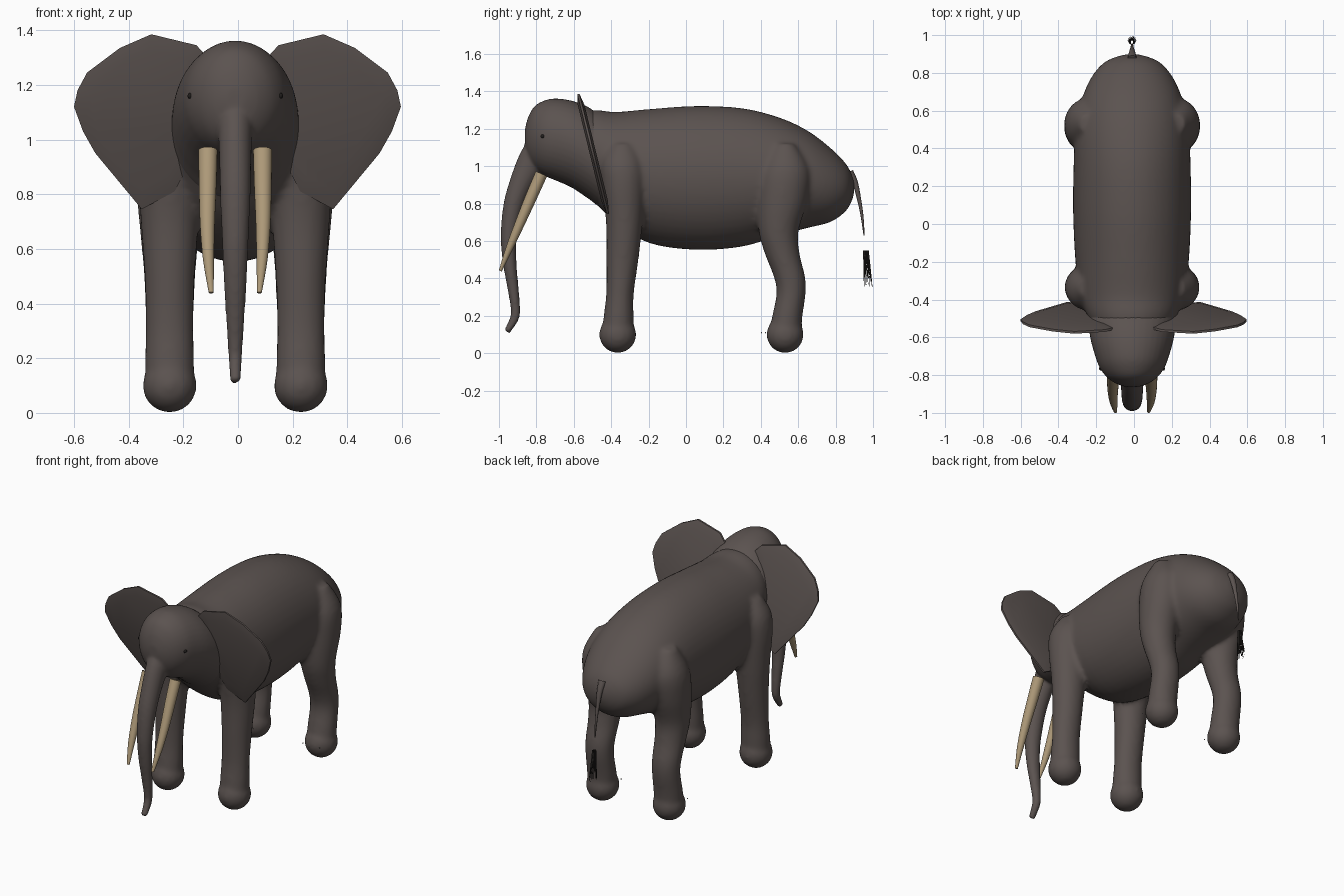
import bpy, bmesh, math, random
from mathutils import Vector

if "Cube" in bpy.data.objects:
    bpy.data.objects.remove(bpy.data.objects["Cube"], do_unlink=True)
random.seed(4)
MID = -0.01  # the animal's centre line


def material(name, colour):
    mat = bpy.data.materials.new(name)
    mat.use_nodes = True
    mat.diffuse_color = (*colour, 1)
    mat.node_tree.nodes["Principled BSDF"].inputs["Base Color"].default_value = (*colour, 1)
    return mat


hide = material("grey brown hide", (0.105, 0.086, 0.08))
ivory = material("ivory", (0.42, 0.32, 0.19))
black = material("black hair", (0.015, 0.013, 0.012))
nail = material("pale nail", (0.4, 0.37, 0.34))


def finish(bm, name, mat, angle=40, voxel=0, smooth=0):
    """Turn a bmesh into a shaded object, optionally fused into one skin."""
    bmesh.ops.recalc_face_normals(bm, faces=bm.faces)
    mesh = bpy.data.meshes.new(name)
    bm.to_mesh(mesh)
    bm.free()
    obj = bpy.data.objects.new(name, mesh)
    bpy.context.collection.objects.link(obj)
    mesh.materials.append(mat)
    if voxel:
        mod = obj.modifiers.new("fuse", "REMESH")
        mod.mode = "VOXEL"
        mod.voxel_size = voxel
        mod.use_smooth_shade = True
        mod = obj.modifiers.new("soften", "SMOOTH")
        mod.factor = 0.5
        mod.iterations = smooth
    else:
        bpy.ops.object.select_all(action="DESELECT")
        obj.select_set(True)
        bpy.context.view_layer.objects.active = obj
        bpy.ops.object.shade_smooth_by_angle(angle=math.radians(angle))
    return obj


def spline(points, steps):
    """Catmull-Rom interpolation of tuples of any length."""
    pts = [Vector(p) for p in points]
    out = []
    for i in range(len(pts) - 1):
        a, b, c, d = pts[max(i - 1, 0)], pts[i], pts[i + 1], pts[min(i + 2, len(pts) - 1)]
        for s in range(steps):
            t = s / steps
            out.append(b + (c - a) * t / 2 + (a * 2 - b * 5 + c * 4 - d) * t * t / 2
                       + (b * 3 - a - c * 3 + d) * t ** 3 / 2)
    return out + [pts[-1]]


def tube(bm, sections, sides=32, steps=4, along=None):
    """Loft ellipses given as (x, y, z, half width, half depth)."""
    secs = spline(sections, steps)
    rings = []
    for i, (x, y, z, w, h) in enumerate(secs):
        p, q = secs[max(i - 1, 0)], secs[min(i + 1, len(secs) - 1)]
        t = Vector(along) if along else Vector((0, q[1] - p[1], q[2] - p[2])).normalized()
        n = Vector((0, -t.z, t.y))
        centre = Vector((x + MID, y, z))
        ring = []
        for k in range(sides):
            a = math.tau * k / sides
            ring.append(bm.verts.new(centre + Vector((w * math.cos(a), 0, 0)) + n * h * math.sin(a)))
        rings.append(ring)
    for r, s in zip(rings, rings[1:]):
        for k in range(sides):
            j = (k + 1) % sides
            bm.faces.new((r[k], r[j], s[j], s[k]))
    bm.faces.new(rings[0])
    bm.faces.new(rings[-1])


def barrel(profile):
    """Sections along y from (y, bottom, top, half width)."""
    return [(0, y, (lo + hi) / 2, w, (hi - lo) / 2) for y, lo, hi, w in profile]


def ball(bm, place, radius, detail=3):
    new = bmesh.ops.create_icosphere(bm, subdivisions=detail, radius=radius)
    bmesh.ops.translate(bm, verts=new["verts"], vec=place)


# Torso and four legs fused into one skin
torso = [(-.64, .95, 1.26, .15), (-.5, .82, 1.3, .23), (-.38, .7, 1.29, .275), (-.2, .59, 1.305, .3),
         (.05, .553, 1.322, .312), (.3, .57, 1.31, .31), (.5, .63, 1.26, .3), (.65, .67, 1.19, .27),
         (.77, .7, 1.1, .22), (.85, .755, 1.02, .155), (.885, .81, .96, .085), (.9, .86, .91, .02)]
# (y, z, half width, half depth)
front_leg = [(-.365, .1, .09, .085), (-.36, .2, .09, .08), (-.353, .32, .087, .074), (-.34, .5, .092, .086),
             (-.33, .7, .106, .098), (-.335, .9, .117, .115), (-.34, 1.02, .1, .11), (-.34, 1.12, .04, .05)]
rear_leg = [(.53, .1, .09, .085), (.542, .2, .09, .081), (.562, .32, .087, .078), (.553, .41, .09, .084),
            (.515, .53, .096, .093), (.495, .65, .107, .106), (.515, .82, .12, .135),
            (.53, .98, .11, .13), (.53, 1.12, .04, .05)]
bm = bmesh.new()
tube(bm, barrel(torso), sides=48, along=(0, 1, 0))
for side in (-1, 1):
    for leg in (front_leg, rear_leg):
        tube(bm, [(side * .24, *s) for s in leg], along=(0, 0, 1))
        ball(bm, (side * .24 + MID, leg[0][0], .1), .1)
finish(bm, "body_and_legs", hide, voxel=0.014, smooth=8)

# Head and trunk fused into one skin
head = [(-.862, 1.11, 1.19, .035), (-.845, 1.04, 1.26, .085), (-.81, .985, 1.32, .135), (-.76, .95, 1.35, .172),
        (-.7, .925, 1.362, .195), (-.61, .885, 1.35, .22), (-.52, .825, 1.315, .232),
        (-.44, .775, 1.25, .23), (-.38, .84, 1.18, .17)]
trunk = [(0, -.74, 1.14, .085, .09), (0, -.82, 1.03, .064, .078), (0, -.885, .9, .058, .062),
         (0, -.925, .78, .055, .053), (0, -.948, .62, .048, .043), (0, -.942, .48, .042, .036),
         (0, -.925, .35, .034, .03), (0, -.912, .24, .027, .025), (0, -.918, .185, .024, .024),
         (0, -.958, .115, .019, .017)]
bm = bmesh.new()
tube(bm, barrel(head), sides=40, along=(0, 1, 0))
tube(bm, trunk, sides=24)
finish(bm, "head_and_trunk", hide, voxel=0.009, smooth=6)

# Ears: thin leaning fans, thicker in the middle
outline = [(.1, 1.29), (.15, 1.345), (.315, 1.385), (.43, 1.335), (.55, 1.245), (.585, 1.18), (.598, 1.12),
           (.565, 1.03), (.52, .95), (.35, .745), (.23, .81), (.13, 1.0)]
cx, cz = .34, 1.1
for side, name in ((1, "left_ear"), (-1, "right_ear")):
    bm = bmesh.new()
    loops = []
    for scale, depth in ((.8, -.018), (1, -.006), (1, .006), (.8, .018)):
        loop = []
        for x, z in outline:
            px, pz = cx + (x - cx) * scale, cz + (z - cz) * scale
            loop.append(bm.verts.new((side * px - .002, -.505 - (pz - cz) * .245 + depth, pz)))
        loops.append(loop)
    for r, s in zip(loops, loops[1:]):
        for k in range(len(r)):
            j = (k + 1) % len(r)
            bm.faces.new((r[k], r[j], s[j], s[k]))
    bm.faces.new(loops[0])
    bm.faces.new(loops[-1])
    finish(bm, name, hide, angle=35)

# Tusks and eyes
tusk = [(.1, -.773, .96, .035, .033), (.101, -.83, .83, .032, .031), (.102, -.89, .69, .027, .026),
        (.098, -.945, .56, .02, .019), (.088, -.993, .44, .009, .008)]
for side, name in ((1, "left"), (-1, "right")):
    bm = bmesh.new()
    tube(bm, [(side * s[0], *s[1:]) for s in tusk], sides=20)
    finish(bm, name + "_tusk", ivory)
    bm = bmesh.new()
    ball(bm, (side * .163 + MID, -.765, 1.16), .012, 2)
    finish(bm, name + "_eye", black)

# Tail
bm = bmesh.new()
tube(bm, [(0, .875, .97, .025, .02), (0, .905, .91, .018, .015), (0, .93, .8, .01, .01),
          (0, .943, .72, .007, .007), (0, .952, .63, .003, .003)], sides=12)
finish(bm, "tail", hide)

# Tail tuft: fine strands fanning downwards
bm = bmesh.new()
for k in range(16):
    a = math.tau * k / 16
    dx, dy = math.cos(a), math.sin(a)
    end = random.uniform(.35, .42)
    tube(bm, [(dx * .008, .962 + dy * .012, .55, .003, .003), (dx * .014, .967 + dy * .016, .47, .003, .003),
              (dx * .023, .974 + dy * .022, end, .001, .001)], sides=5, steps=2)
finish(bm, "tail_tuft", black)

# Toenails: tiny studs in front of each foot
bm = bmesh.new()
for side in (-1, 1):
    for y in (-.36, .5):
        for dx in (-.06, 0, .06):
            ball(bm, (side * .24 + dx + MID, y - math.sqrt(.0092 - dx * dx), .11), .004, 1)
finish(bm, "toenails", nail)
